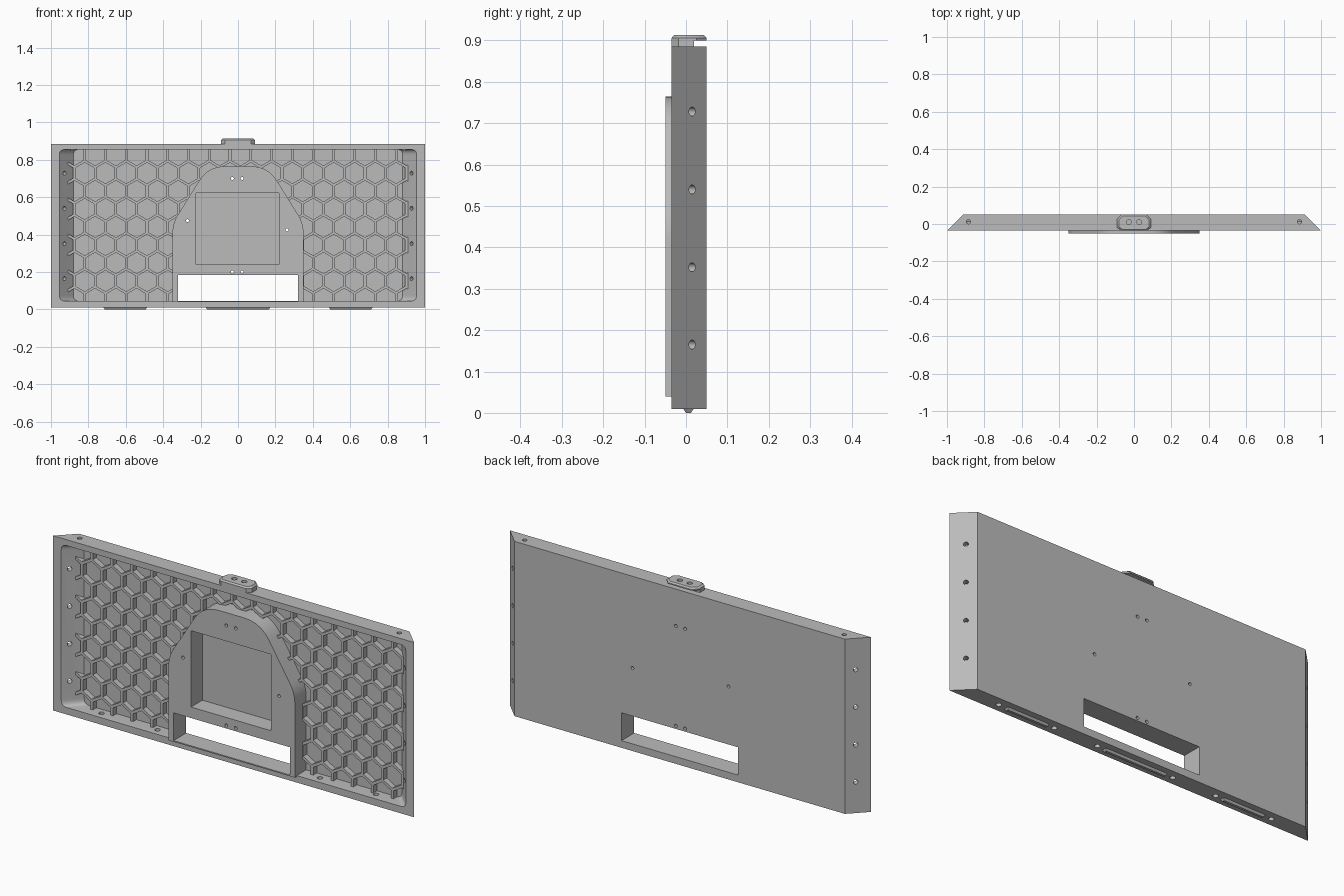
import bpy
import bmesh
from math import sin, cos, pi, sqrt
from mathutils import Vector

cube = bpy.data.objects.get("Cube")
if cube:
    bpy.data.objects.remove(cube)

grey = bpy.data.materials.new("light_grey")
grey.use_nodes = True
grey.diffuse_color = (0.5, 0.5, 0.5, 1)
grey.node_tree.nodes["Principled BSDF"].inputs["Base Color"].default_value = (0.5, 0.5, 0.5, 1)

FRONT, BACK, FLOOR = -0.035, 0.05, 0.04
BOTTOM, TOP = 0.01, 0.885


def make(name, lofts):
    """One object from closed prisms, each given as two matching rings."""
    bm = bmesh.new()
    for a, b in lofts:
        va, vb = [bm.verts.new(p) for p in a], [bm.verts.new(p) for p in b]
        n = len(va)
        bm.faces.new(va)
        bm.faces.new(vb[::-1])
        for i in range(n):
            j = (i + 1) % n
            bm.faces.new((va[j], va[i], vb[i], vb[j]))
    bmesh.ops.recalc_face_normals(bm, faces=bm.faces)
    mesh = bpy.data.meshes.new(name)
    bm.to_mesh(mesh)
    bm.free()
    mesh.materials.append(grey)
    obj = bpy.data.objects.new(name, mesh)
    bpy.context.collection.objects.link(obj)
    return obj


def cut(target, *cutters):
    for c in cutters:
        c.hide_render = True
        mod = target.modifiers.new("cut", "BOOLEAN")
        mod.operation, mod.solver, mod.object = "DIFFERENCE", "EXACT", c


def along_y(outline, y0, y1):
    return [(x, y0, z) for x, z in outline], [(x, y1, z) for x, z in outline]


def along_z(outline, z0, z1):
    return [(x, y, z0) for x, y in outline], [(x, y, z1) for x, y in outline]


def rect(x, z0, z1):
    return [(-x, z0), (x, z0), (x, z1), (-x, z1)]


def ngon(cx, cz, r, n, start=0.0):
    return [(cx + r * cos(start + 2 * pi * i / n), cz + r * sin(start + 2 * pi * i / n))
            for i in range(n)]


def rounded(points, radius, steps=5):
    """Round each corner of an outline with a short curve."""
    out = []
    for i, p in enumerate(points):
        p = Vector(p)
        a, b = Vector(points[i - 1]), Vector(points[(i + 1) % len(points)])
        r = radius[i] if isinstance(radius, list) else radius
        if r == 0:
            out.append(tuple(p))
            continue
        s, e = p + (a - p).normalized() * r, p + (b - p).normalized() * r
        for k in range(steps + 1):
            t = k / steps
            out.append(tuple(s * (1 - t) ** 2 + p * 2 * t * (1 - t) + e * t * t))
    return out


def rod(centre, axis, r, half, n=16):
    c, d = Vector(centre), Vector(axis).normalized()
    u = d.orthogonal().normalized()
    v = d.cross(u)
    ring = [c + r * (u * cos(2 * pi * i / n) + v * sin(2 * pi * i / n)) for i in range(n)]
    return [p - d * half for p in ring], [p + d * half for p in ring]


# Shell: shallow tray with slanted ends, open at the front
shell = make("shell", [([(x, FRONT, z) for x, z in rect(1.0, BOTTOM, TOP)],
                        [(x, BACK, z) for x, z in rect(0.915, BOTTOM, TOP)])])
cavity = make("cavity_cutter", [
    ([(x, -0.055, z) for x, z in rounded(rect(0.975, 0.045, 0.855), 0.03)],
     [(x, FLOOR, z) for x, z in rounded(rect(0.88, 0.045, 0.855), 0.03)])])
slot = make("slot_cutter", [along_y(rect(0.322, 0.046, 0.185), -0.2, 0.2)])

# Screw holes in the back, ends, top and bottom
pins = [(-0.03, 0.7), (0.022, 0.7), (-0.27, 0.475), (0.262, 0.425), (-0.03, 0.2), (0.022, 0.2)]
pin_holes = make("pin_hole_cutter", [rod((x, 0, z), (0, 1, 0), 0.008, 0.2, 12) for x, z in pins])
edge_rods = [rod((s * 0.94, 0.005, z), (s, 1, 0), 0.011, 0.04)
             for s in (-1, 1) for z in (0.165, 0.352, 0.54, 0.728)]
edge_rods += [rod((s * 0.885, 0.012, 0.87), (0, 0, 1), 0.011, 0.03) for s in (-1, 1)]
edge_rods += [rod((s * x, 0.006, 0.027), (0, 0, 1), 0.013, 0.03)
              for s in (-1, 1) for x in (0.21, 0.45, 0.76)]
edge_holes = make("edge_hole_cutter", edge_rods)
cut(shell, cavity, slot, pin_holes, edge_holes)

# Central mounting pad with recess, standing proud of the front
half = [(0.35, 0.04), (0.35, 0.46), (0.16, 0.765)]
pad_outline = rounded(half + [(-x, z) for x, z in reversed(half)], [0, 0.05, 0.09, 0.09, 0.05, 0])
pad = make("mounting_pad", [along_y(pad_outline, -0.05, 0.045)])
recess = make("recess_cutter", [along_y([(x - 0.003, z) for x, z in rect(0.222, 0.24, 0.622)],
                                        -0.2, 0.041)])
cut(pad, recess, slot, pin_holes)

# Honeycomb ribs: a plate with hexagonal pockets, left open around the pad
RIB_TOP, PITCH = 0.012, 0.111
ribs = make("honeycomb_ribs", [
    ([(x, RIB_TOP, z) for x, z in rect(0.915, 0.04, 0.86)],
     [(x, 0.044, z) for x, z in rect(0.883, 0.04, 0.86)])])
cells = []
for row in range(10):
    z = 0.825 - row * PITCH * sqrt(3) / 2
    shift = 0.013 + (row % 2) * PITCH / 2
    for col in range(-9, 10):
        cells.append(along_y(ngon(shift + col * PITCH, z, 0.056, 6, pi / 2), -0.1, 0.1))
honeycomb = make("honeycomb_cutter", cells)
pad_gap = make("pad_gap_cutter", [along_y(pad_outline, -0.2, 0.2)])
cut(ribs, honeycomb, pad_gap)

# Hooked tab on the top edge
head_outline = [(0.07, -0.035), (0.09, -0.018), (0.09, 0.025), (0.065, BACK)]
head_outline += [(-x, y) for x, y in reversed(head_outline)]
inner = [(x * 0.9, 0.0075 + (y - 0.0075) * 0.85) for x, y in head_outline]
tab_head = make("tab_head", [along_z(head_outline, 0.9, 0.906),
                             ([(x, y, 0.906) for x, y in head_outline],
                              [(x, y, 0.913) for x, y in inner])])
bm = bmesh.new()
bm.from_mesh(tab_head.data)
bmesh.ops.remove_doubles(bm, verts=bm.verts, dist=0.0001)
seam = [f for f in bm.faces if all(abs(v.co.z - 0.906) < 0.0001 for v in f.verts)]
bmesh.ops.delete(bm, geom=seam, context="FACES_ONLY")
bmesh.ops.recalc_face_normals(bm, faces=bm.faces)
bm.to_mesh(tab_head.data)
bm.free()
stem_outline = [(0.07, -0.035), (0.09, -0.018), (0.09, 0.019)]
stem_outline += [(-x, y) for x, y in reversed(stem_outline)]
tab_stem = make("tab_stem", [along_z(stem_outline, 0.88, 0.901)])
tab_holes = make("tab_hole_cutter", [rod((s * 0.027, 0.01, 0.91), (0, 0, 1), 0.013, 0.02)
                                     for s in (-1, 1)])
cut(tab_head, tab_holes)
cut(tab_stem, tab_holes)

# Tapered locating ridges under the bottom edge
for name, x0, x1 in (("right", -0.72, -0.485), ("middle", -0.173, 0.173), ("left", 0.485, 0.72)):
    make(name + "_ridge", [
        ([(x0, -0.008, 0.012), (x1, -0.008, 0.012), (x1, 0.02, 0.012), (x0, 0.02, 0.012)],
         [(x0 + 0.008, 0, 0), (x1 - 0.008, 0, 0), (x1 - 0.008, 0.012, 0), (x0 + 0.008, 0.012, 0)])])

# Apply the cuts and drop the cutters
bpy.context.view_layer.update()
graph = bpy.context.evaluated_depsgraph_get()
parts = [shell, pad, ribs, tab_head, tab_stem]
baked = [bpy.data.meshes.new_from_object(p.evaluated_get(graph)) for p in parts]
for part, mesh in zip(parts, baked):
    part.modifiers.clear()
    part.data = mesh
for obj in [o for o in bpy.data.objects if o.name.endswith("_cutter")]:
    bpy.data.objects.remove(obj)

# Smooth the round corners and holes, keep hard edges
bpy.ops.object.select_all(action="DESELECT")
for part in parts:
    part.select_set(True)
bpy.context.view_layer.objects.active = shell
bpy.ops.object.shade_smooth_by_angle(angle=0.52)
